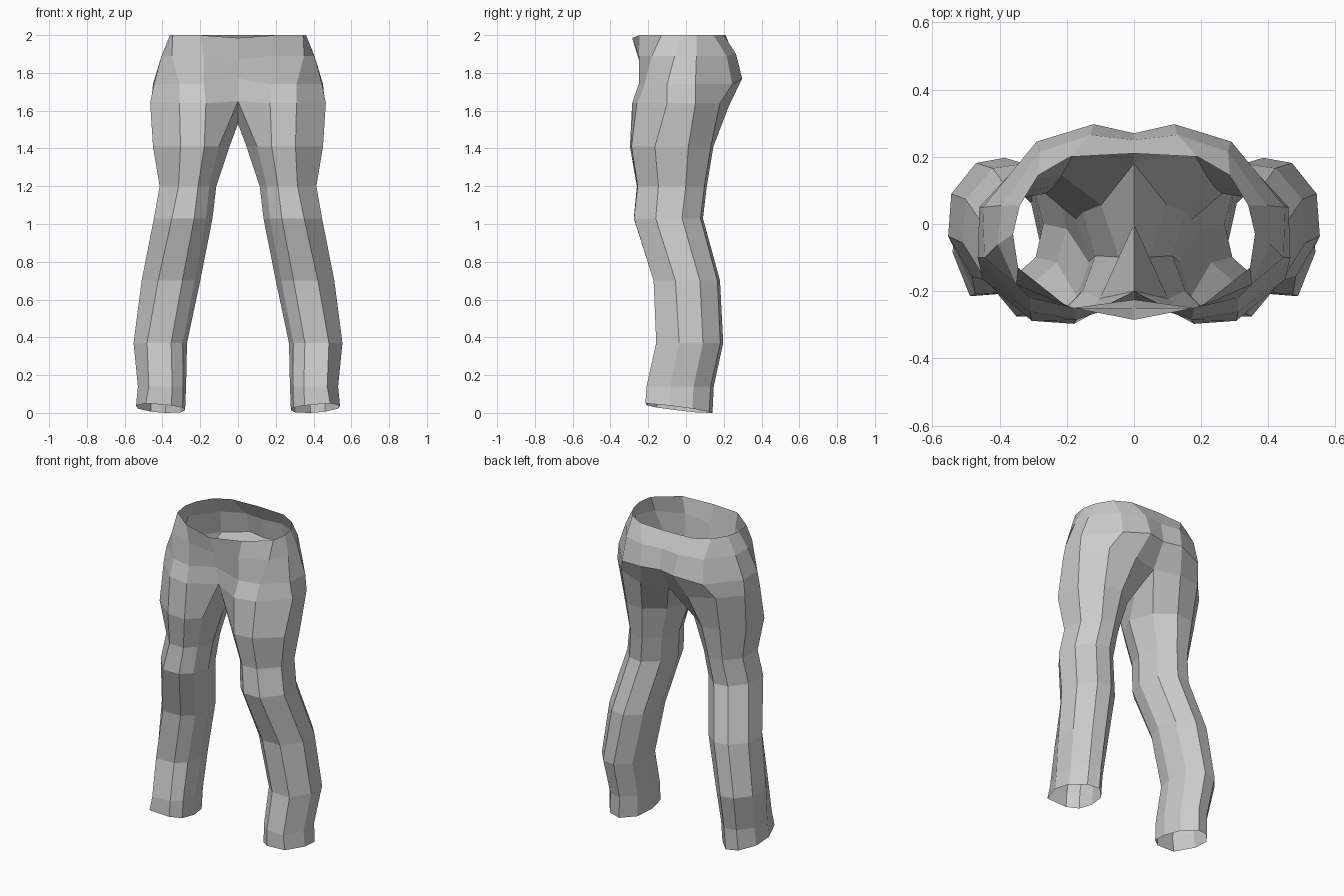
import bpy, bmesh

if "Cube" in bpy.data.objects:
    bpy.data.objects.remove(bpy.data.objects["Cube"])

# Hip half-rings, front centre -> side -> back centre: (x, y), then heights front/side/back
WAIST = [(0, -.285), (.2, -.245), (.345, -.13), (.36, -.03), (.34, .055), (.285, .145), (.19, .2), (0, .21)]
UPPER = [(0, -.25), (.18, -.25), (.35, -.18), (.405, -.06), (.395, .055), (.28, .215), (.13, .265), (0, .25)]
SEAT = [(0, -.225), (.18, -.25), (.31, -.22), (.445, -.1), (.45, .05), (.29, .245), (.12, .297), (0, .27)]
FORK = [(0, -.2), (.17, -.285), (.31, -.26), (.465, -.1), (.46, .05), (.34, .18), (.17, .225), (0, .18)]
HIPS = [(WAIST, 1.985, 2.0, 2.0), (UPPER, 1.87, 1.89, 1.9), (SEAT, 1.77, 1.74, 1.77), (FORK, 1.65, 1.64, 1.62)]

# Leg sections: z, inner x, outer x, front y, back y
LEG = [(1.41, .045, .45, -.297, .145), (1.2, .115, .415, -.262, .11),
       (1.03, .135, .445, -.28, .09), (.7, .2, .51, -.175, .18),
       (.37, .27, .553, -.16, .197), (.14, .275, .53, -.21, .147),
       (-.01, .28, .54, -.215, .14)]
# Nine-sided outline of the leg at the thigh and at the hem (across, depth)
THIGH = [(.14, .17), (.33, 0), (.64, .02), (1, .3), (.98, .7), (.72, .97), (.42, 1), (.13, .8), (0, .45)]
HEM = [(.05, .17), (.28, .03), (.8, 0), (1, .37), (.96, .7), (.7, .95), (.4, 1), (.1, .78), (0, .45)]

bm = bmesh.new()
rings = []


def bridge(a, b, closed=False):
    n = len(a)
    for i in range(n if closed else n - 1):
        j = (i + 1) % n
        bm.faces.new((a[i], b[i], b[j], a[j]))


# Hips and seat
for pts, zf, zs, zb in HIPS:
    zs_row = [zf, zs, zs, zs, zs, zs, zb, zb]
    rings.append([bm.verts.new((x, y, z)) for (x, y), z in zip(pts, zs_row)])
for a, b in zip(rings, rings[1:]):
    bridge(a, b)

# Leg, starting from the lowest hip ring closed by the crotch point
prev = rings[-1] + [bm.verts.new((0, 0, 1.53))]
for k, (z, xi, xo, yf, yb) in enumerate(LEG):
    t = k / (len(LEG) - 1)
    ring = []
    for (u0, v0), (u1, v1) in zip(THIGH, HEM):
        u, v = u0 + (u1 - u0) * t, v0 + (v1 - v0) * t
        lift = .045 * (1 - v) + .02 * u if k == len(LEG) - 1 else 0
        ring.append(bm.verts.new((xi + (xo - xi) * u, yf + (yb - yf) * v, max(0, z + lift))))
    bridge(prev, ring, True)
    prev = ring

bmesh.ops.recalc_face_normals(bm, faces=bm.faces)
# Outward direction check on the outer side of the leg
side = max(bm.faces, key=lambda f: f.calc_center_median().x)
if side.normal.x < 0:
    bmesh.ops.reverse_faces(bm, faces=bm.faces)

mesh = bpy.data.meshes.new("trousers")
bm.to_mesh(mesh)
bm.free()
trousers = bpy.data.objects.new("trousers", mesh)
bpy.context.collection.objects.link(trousers)

# Other half
mirror = trousers.modifiers.new("mirror", 'MIRROR')
mirror.use_clip = True
mirror.merge_threshold = .001
